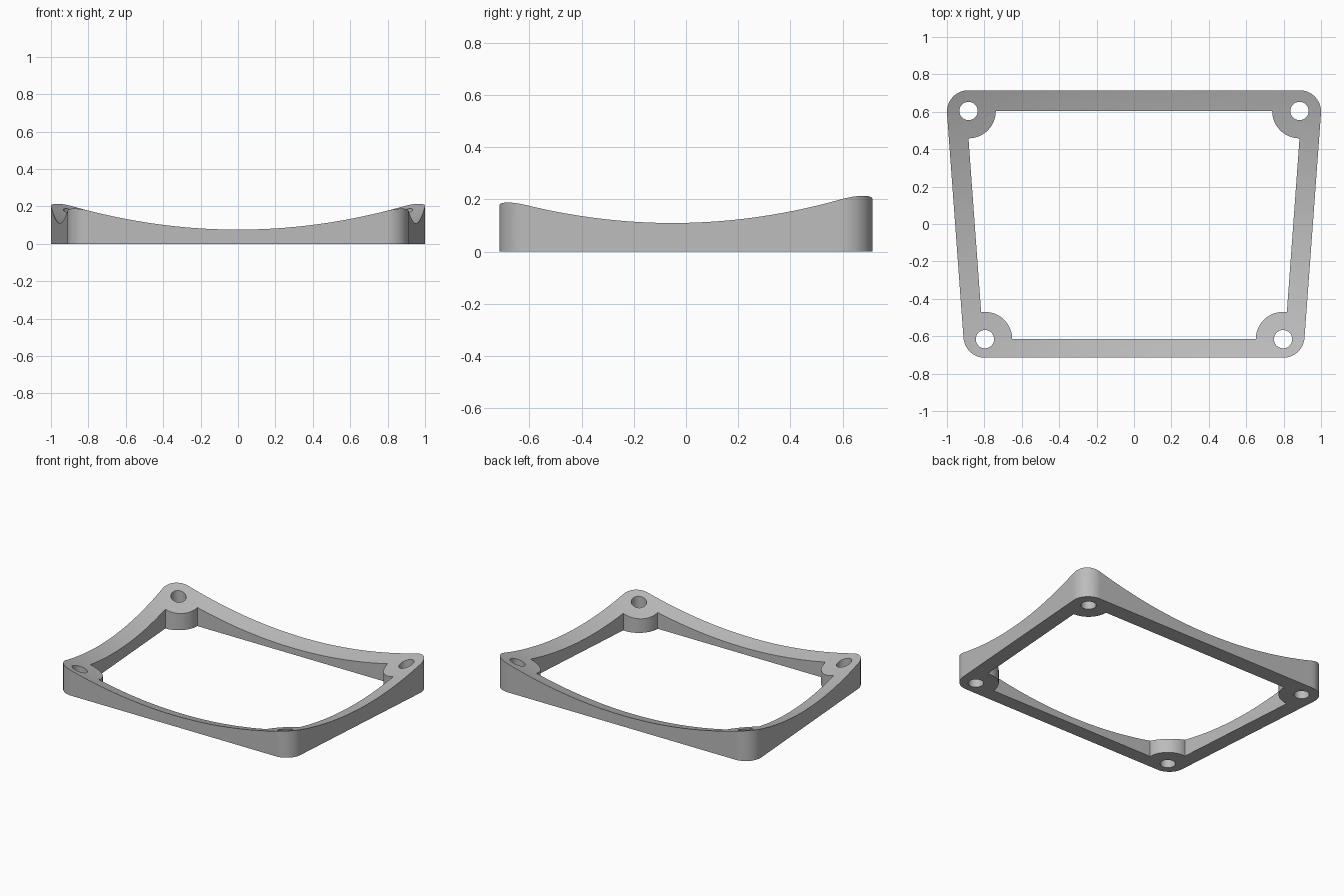
import bpy
import bmesh
import math
from mathutils import Vector

cube = bpy.data.objects.get("Cube")
if cube:
    bpy.data.objects.remove(cube, do_unlink=True)

# Main dimensions
CORNER_R, BOSS_R, HOLE_R = 0.115, 0.146, 0.049
BACK_CORNER, FRONT_CORNER = (0.885, 0.6), (0.797, -0.6)
BACK_HOLE, FRONT_HOLE = (0.885, 0.604), (0.797, -0.616)
TILT = -4.2  # direction the slanted sides face, in degrees


def arc(center, radius, start, end, steps=20):
    points = []
    for i in range(steps + 1):
        a = math.radians(start + (end - start) * i / steps)
        points.append((center[0] + radius * math.cos(a), center[1] + radius * math.sin(a)))
    return points


def mirrored(half):
    return half + [(-x, y) for x, y in reversed(half)]


def top_height(x, y):
    # Dished top, rising toward the corners
    return -0.035 + 0.159 * x * x + 0.217 * y * y


def add_loop(bm, points):
    verts = [bm.verts.new((x, y, 0)) for x, y in points]
    for i, v in enumerate(verts):
        bm.edges.new((v, verts[(i + 1) % len(verts)]))


# Flat outline: rounded outside, inside with corner bosses, four screw holes
bm = bmesh.new()
add_loop(bm, mirrored(arc(BACK_CORNER, CORNER_R, 90, TILT) + arc(FRONT_CORNER, CORNER_R, TILT, -90)))
add_loop(bm, mirrored(arc(BACK_HOLE, BOSS_R, 180, 270) + arc(FRONT_HOLE, BOSS_R, 82, 180)))
for cx, cy in (BACK_HOLE, FRONT_HOLE):
    for side in (1, -1):
        add_loop(bm, arc((side * cx, cy), HOLE_R, 0, 360, 32)[:-1])
bmesh.ops.triangle_fill(bm, edges=bm.edges[:], use_beauty=True, normal=(0, 0, 1))

# Slice the outline so that the top can curve
for axis, count in ((Vector((1, 0, 0)), 24), (Vector((0, 1, 0)), 17)):
    for i in range(-count, count + 1):
        bmesh.ops.bisect_plane(bm, geom=bm.verts[:] + bm.edges[:] + bm.faces[:], dist=1e-5,
                               plane_co=axis * (i * 0.041 + 0.003), plane_no=axis)

# Raise the top surface
raised = bmesh.ops.extrude_face_region(bm, geom=bm.faces[:])["geom"]
for v in raised:
    if isinstance(v, bmesh.types.BMVert):
        v.co.z = top_height(v.co.x, v.co.y)
bmesh.ops.recalc_face_normals(bm, faces=bm.faces[:])

mesh = bpy.data.meshes.new("dished_frame")
bm.to_mesh(mesh)
bm.free()
frame = bpy.data.objects.new("dished_frame", mesh)
bpy.context.collection.objects.link(frame)

# Plain grey material
grey = bpy.data.materials.new("light_grey")
grey.use_nodes = True
color = (0.5, 0.5, 0.5, 1)
grey.diffuse_color = color
grey.node_tree.nodes["Principled BSDF"].inputs["Base Color"].default_value = color
mesh.materials.append(grey)

bpy.context.view_layer.objects.active = frame
frame.select_set(True)
bpy.ops.object.shade_smooth_by_angle(angle=math.radians(30))
